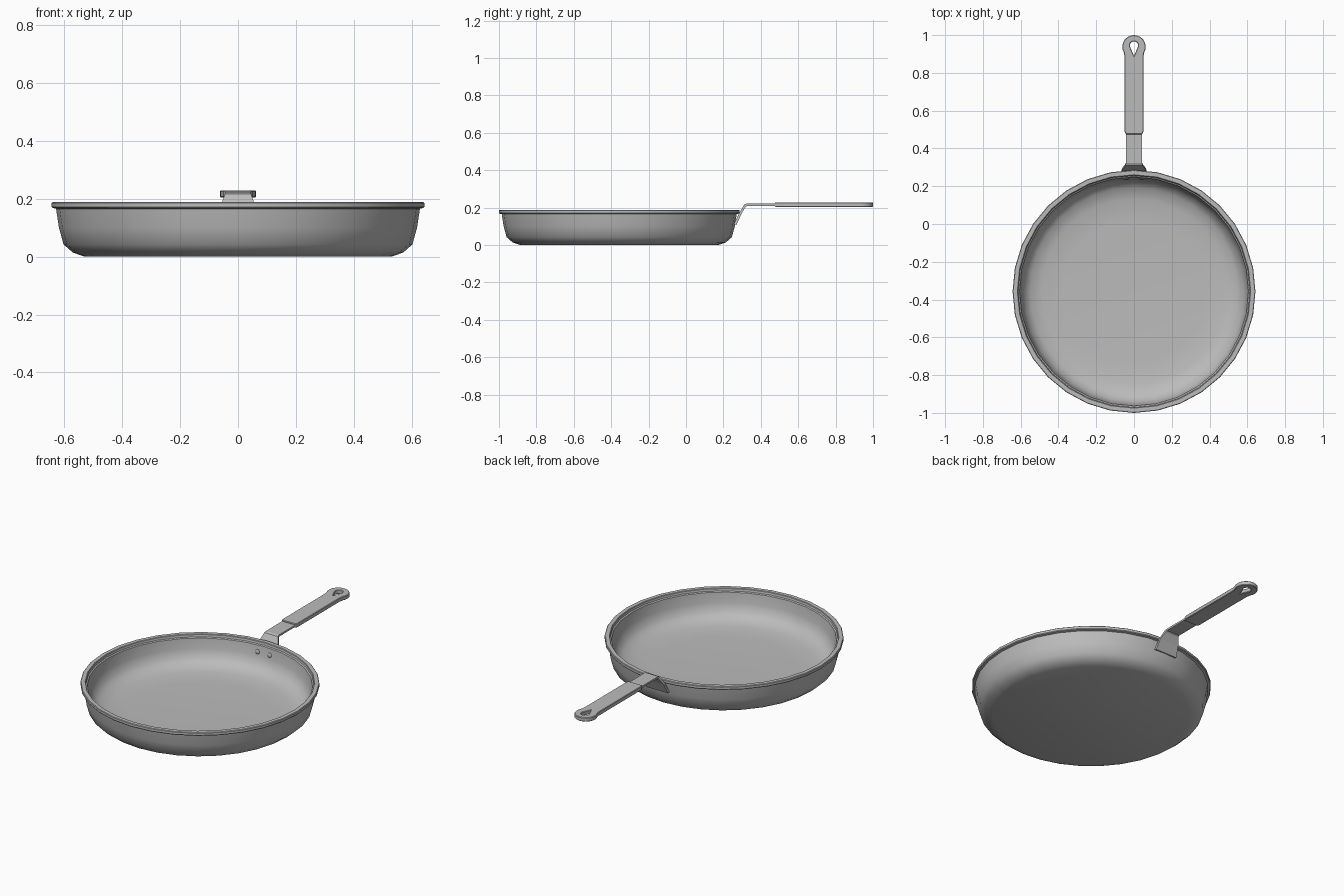
import bpy, bmesh, math

cube = bpy.data.objects.get("Cube")
if cube:
    bpy.data.objects.remove(cube)

PAN_Y = -0.357
SIDES = 32

steel = bpy.data.materials.new("brushed grey metal")
steel.use_nodes = True
GREY = (0.5, 0.5, 0.5, 1)
steel.diffuse_color = GREY
steel.node_tree.nodes["Principled BSDF"].inputs["Base Color"].default_value = GREY


def add(name, data, smooth=None):
    ob = bpy.data.objects.new(name, data)
    bpy.context.collection.objects.link(ob)
    data.materials.append(steel)
    if smooth:
        bpy.ops.object.select_all(action="DESELECT")
        ob.select_set(True)
        bpy.context.view_layer.objects.active = ob
        bpy.ops.object.shade_smooth_by_angle(angle=math.radians(smooth))
    return ob


def mesh_from(bm, name):
    bmesh.ops.recalc_face_normals(bm, faces=bm.faces)
    me = bpy.data.meshes.new(name)
    bm.to_mesh(me)
    bm.free()
    return me


def lathe(name, profile, smooth):
    """Revolve (radius, height) points; both ends close with a flat disc."""
    bm = bmesh.new()
    rings = []
    for r, z in profile:
        angles = [math.tau * i / SIDES for i in range(SIDES)]
        rings.append([bm.verts.new((r * math.cos(a), r * math.sin(a), z)) for a in angles])
    for low, high in zip(rings, rings[1:]):
        for i in range(SIDES):
            j = (i + 1) % SIDES
            bm.faces.new((low[i], low[j], high[j], high[i]))
    bm.faces.new(rings[0])
    bm.faces.new(rings[-1])
    ob = add(name, mesh_from(bm, name), smooth)
    ob.location.y = PAN_Y
    return ob


# Pan body: underside, outer wall, rolled rim, inner step, bowl and floor
lathe("pan_body", [
    (0.53, 0.0), (0.57, 0.014), (0.602, 0.042), (0.618, 0.1), (0.628, 0.165),
    (0.640, 0.168), (0.643, 0.172), (0.643, 0.185), (0.640, 0.188),
    (0.618, 0.188), (0.615, 0.185), (0.613, 0.172), (0.606, 0.168),
    (0.598, 0.11), (0.583, 0.065), (0.55, 0.038), (0.49, 0.022), (0.38, 0.016),
], 35)


# Grip: flat bar with a round end and a teardrop hanging hole
def arc(cy, r, start, end, n):
    return [(r * math.cos(a), cy + r * math.sin(a)) for a in
            (math.radians(start + (end - start) * i / n) for i in range(n + 1))]


outline = [(-0.043, 0.475), (0.043, 0.475), (0.05, 0.49), (0.05, 0.885)]
outline += arc(0.938, 0.062, -30, 210, 14) + [(-0.05, 0.885), (-0.05, 0.49)]
teardrop = [(0, 0.89)] + arc(0.945, 0.022, -15, 195, 10)

curve = bpy.data.curves.new("grip_outline", "CURVE")
curve.dimensions = "2D"
curve.fill_mode = "BOTH"
curve.extrude = 0.009
curve.bevel_depth = 0.003
curve.bevel_resolution = 0
curve.offset = -0.003
for points in (outline, teardrop):
    spline = curve.splines.new("POLY")
    spline.points.add(len(points) - 1)
    for p, (x, y) in zip(spline.points, points):
        p.co = (x, y, 0, 1)
    spline.use_cyclic_u = True
helper = bpy.data.objects.new("grip_outline", curve)
bpy.context.collection.objects.link(helper)
graph = bpy.context.evaluated_depsgraph_get()
grip_mesh = bpy.data.meshes.new_from_object(helper.evaluated_get(graph))
bpy.data.objects.remove(helper)
grip_mesh.materials.clear()
grip = add("handle_grip", grip_mesh, 30)
grip.location.z = 0.216


# Neck and bracket: bent strap that flares where it meets the wall
# each row: outer y, outer z, inner y, inner z, half width
strap = [
    (0.49, 0.221, 0.49, 0.210, 0.043),
    (0.322, 0.221, 0.326, 0.210, 0.043),
    (0.311, 0.216, 0.318, 0.204, 0.045),
    (0.284, 0.170, 0.297, 0.167, 0.062),
    (0.255, 0.112, 0.270, 0.108, 0.070),
]
bm = bmesh.new()
rows = []
for oy, oz, iy, iz, w in strap:
    rows.append([bm.verts.new(c) for c in
                 ((-w, oy, oz), (w, oy, oz), (w, iy, iz), (-w, iy, iz))])
for a, b in zip(rows, rows[1:]):
    for i in range(4):
        j = (i + 1) % 4
        bm.faces.new((a[i], a[j], b[j], b[i]))
bm.faces.new(rows[0])
bm.faces.new(rows[-1])
add("handle_bracket", mesh_from(bm, "handle_bracket"))


# Rivet heads inside the wall
for side, x in (("left", 0.04), ("right", -0.04)):
    bm = bmesh.new()
    bmesh.ops.create_uvsphere(bm, u_segments=12, v_segments=6, radius=0.014)
    rivet = add(side + "_rivet", mesh_from(bm, side + "_rivet"), 60)
    rivet.scale.y = 0.45
    rivet.location = (x, 0.24, 0.13)
